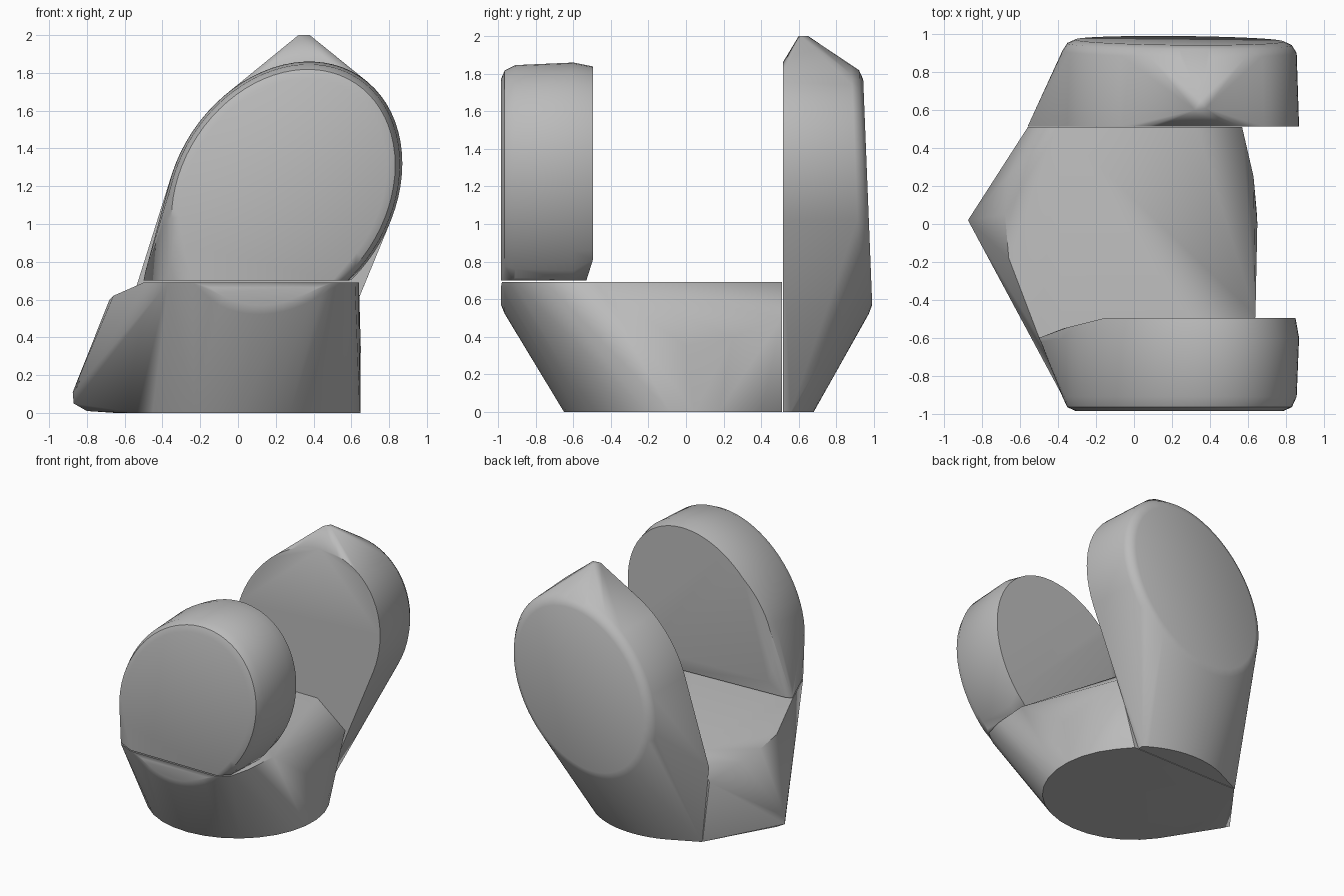
import bpy
import bmesh
from math import sin, cos, pi, radians

cube = bpy.data.objects.get("Cube")
if cube:
    bpy.data.objects.remove(cube)

# Single stone-grey material
grey = bpy.data.materials.new("neutral grey")
grey.use_nodes = True
colour = (0.5, 0.5, 0.5, 1)
grey.diffuse_color = colour
grey.node_tree.nodes["Principled BSDF"].inputs["Base Color"].default_value = colour

SPLIT = 0.69   # height where the front lobe meets the base
BACK = 0.51    # plane where the back lobe meets the base
INNER = BACK + 0.005


def lobe_ring(y, scale, lean=0, low=0, high=2):
    """Tilted oval facing along y, keeping only the part between two heights."""
    points = []
    for i in range(72):
        t = 2 * pi * i / 72
        x = 0.24 + 0.63 * scale * cos(t)
        z = 1.17 + 0.69 * scale * sin(t + 0.22)
        if low <= z <= high:
            points.append((x, y + lean * (1.6 - z), z))
    return points


def floor_arc(radius, start, end):
    """Part of a circle lying on the floor, angles in degrees."""
    steps = 20
    angles = [radians(start + (end - start) * i / steps) for i in range(steps + 1)]
    return [(radius * cos(a), radius * sin(a), 0) for a in angles]


def hull(name, points):
    """Closed convex solid wrapped around the given points."""
    bm = bmesh.new()
    for p in points:
        bm.verts.new(p)
    bmesh.ops.remove_doubles(bm, verts=bm.verts, dist=0.002)
    result = bmesh.ops.convex_hull(bm, input=bm.verts)
    loose = set(result["geom_interior"]) | set(result["geom_unused"])
    bmesh.ops.delete(bm, geom=[g for g in loose if isinstance(g, bmesh.types.BMVert)],
                     context="VERTS")
    bmesh.ops.dissolve_limit(bm, angle_limit=radians(0.5),
                             verts=bm.verts, edges=bm.edges)
    bmesh.ops.recalc_face_normals(bm, faces=bm.faces)
    mesh = bpy.data.meshes.new(name)
    bm.to_mesh(mesh)
    bm.free()
    mesh.materials.append(grey)
    obj = bpy.data.objects.new(name, mesh)
    bpy.context.collection.objects.link(obj)
    bpy.ops.object.select_all(action="DESELECT")
    obj.select_set(True)
    bpy.context.view_layer.objects.active = obj
    bpy.ops.object.shade_smooth_by_angle(angle=radians(40))


# Rounded front rim shared by the front lobe and the base below it
front_rim = [(-0.985, 0.87), (-0.965, 0.94), (-0.91, 0.98)]

# Front lobe: rounded pad with a pointed lower corner
floor = SPLIT + 0.01
lobe = [(-0.5, -0.6, floor), (-0.49, -0.62, 0.75), (-0.37, -0.92, floor),
        (-0.45, -0.58, floor), (-0.24, -0.985, floor),
        (0.5, -0.985, floor), (0.58, -0.92, floor), (0.58, -0.6, floor), (0.52, -0.53, floor)]
for y, scale in front_rim + [(-0.6, 1)]:
    lobe += lobe_ring(y, scale, low=floor)
# Inner face bends back towards the right side
lobe += [(x, y + 0.25 * min(x + 0.15, 0), z)
         for x, y, z in lobe_ring(-0.495, 0.97, low=floor + 0.1)]
hull("front_lobe", lobe)

# Base: round foot with a side spike, flaring to the front pad
base = floor_arc(0.65, -180, 50) + floor_arc(0.65, 130, 180)
base += [
    (0.42, BACK, 0),
    (-0.8, 0.02, 0.01), (-0.87, 0.02, 0.05), (-0.875, 0.02, 0.11),   # spike
    (-0.5, BACK, 0), (-0.56, BACK, 0.48),                           # rear right corner
    (-0.68, 0.05, 0.6), (-0.66, 0.25, 0.57), (-0.66, -0.18, 0.62),  # sloped shoulder
    (-0.5, BACK, SPLIT - 0.08), (-0.4, BACK, SPLIT),
    (-0.5, -0.6, SPLIT), (-0.37, -0.92, SPLIT), (-0.24, -0.98, SPLIT),  # front right
    (0.33, BACK, SPLIT), (0.57, BACK, 0.5), (0.63, 0.25, 0.4),      # left side
    (0.65, 0, 0.35), (0.64, -0.48, SPLIT), (0.62, -0.75, SPLIT),
    (0.58, -0.91, SPLIT), (0.5, -0.98, SPLIT),
]
for y, scale in front_rim:
    base += lobe_ring(y, scale, high=SPLIT)
hull("base", base)

# Back lobe: tall pad reaching the floor, with a peaked top
tall = [(x, max(y, INNER), z) for x, y, z in floor_arc(0.68, 55, 135)]
tall += [(0.32, 0.6, 2), (0.38, 0.61, 2), (0.35, 0.65, 2)]
tall += [(-0.56, INNER, 0.6), (-0.5, INNER, 0), (0.39, INNER, 0),
         (0.57, INNER, 0.5), (0.64, INNER, 0.68)]
tall += lobe_ring(INNER, 1)
for y, scale in [(0.89, 0.98), (0.93, 0.94), (0.95, 0.87)]:
    tall += lobe_ring(y, scale, lean=0.04)
hull("back_lobe", tall)
